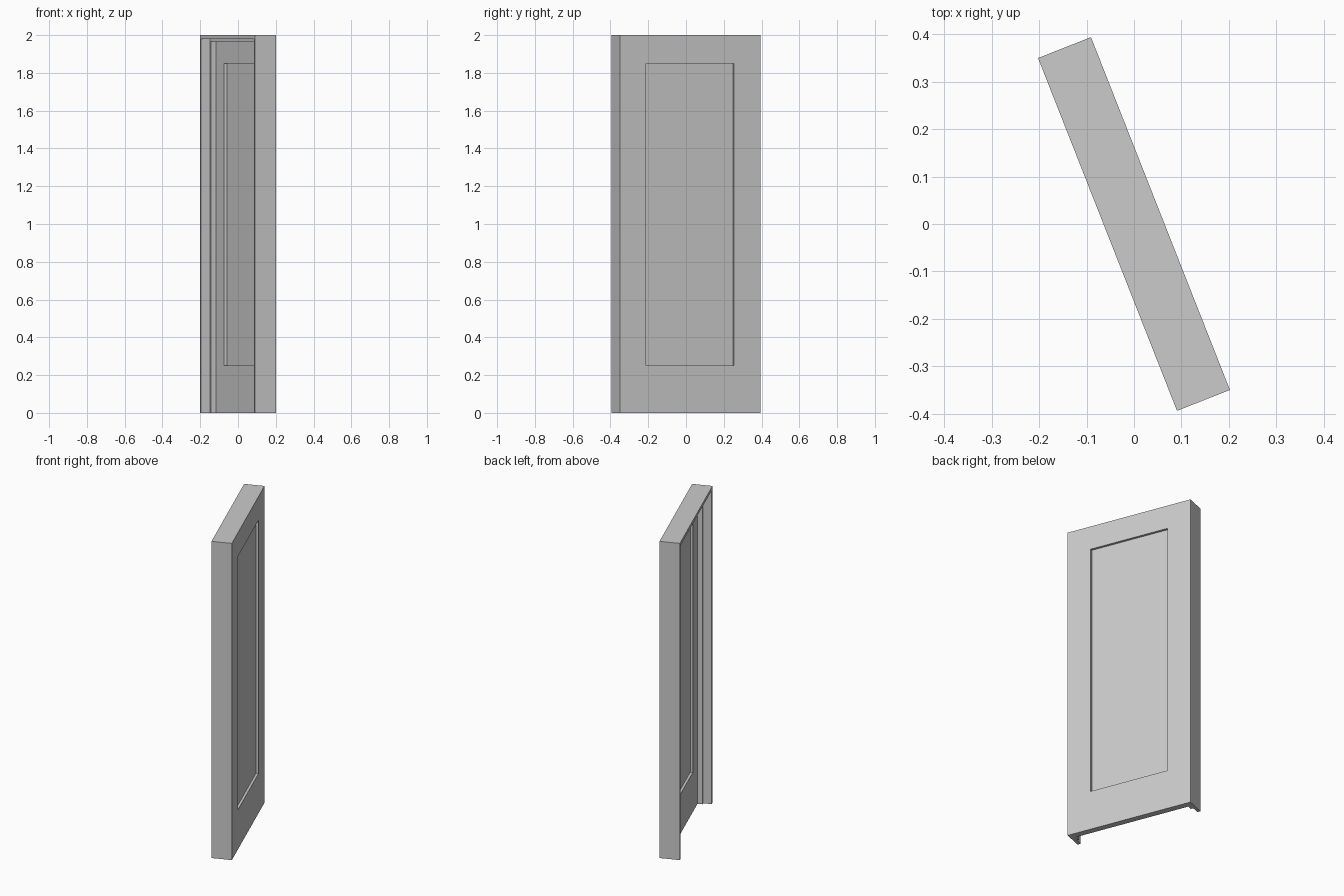
import bpy, bmesh, math

if "Cube" in bpy.data.objects:
    bpy.data.objects.remove(bpy.data.objects["Cube"])

W, H, T = 0.80, 2.0, 0.12          # overall width, height, thickness
TILT = math.radians(21.5)          # turn about the vertical axis

bm = bmesh.new()


def arch(inset, depth):
    """Four points running up one side, across the head and down the other."""
    s, top = W / 2 - inset, H - inset
    return [bm.verts.new((depth, y, z)) for y, z in ((-s, 0), (-s, top), (s, top), (s, 0))]


def panel(depth):
    """Corners of the recessed panel at the given depth."""
    return [bm.verts.new((depth, y, z)) for y, z in ((-.25, .25), (-.25, 1.85), (.25, 1.85), (.25, .25))]


def bridge(a, b, closed=True):
    for i in range(4 if closed else 3):
        j = (i + 1) % 4
        bm.faces.new((a[i], a[j], b[j], b[i]))


# stepped door frame: outer side, narrow edge, jamb, door stop
profile = [(0, T / 2), (0, -T / 2), (.02, -T / 2), (.02, -.01), (.035, -.01), (.035, .02)]
arches = [arch(*p) for p in profile]
for a, b in zip(arches, arches[1:]):
    bridge(a, b, closed=False)

# underside, following the frame section
bm.faces.new([a[0] for a in arches] + [a[3] for a in reversed(arches)])

# leaf faces with a recessed panel on both sides
for rim, face, floor in ((arches[0], T / 2, .045), (arches[-1], .02, .035)):
    edge, sunk = panel(face), panel(floor)
    bridge(rim, edge)
    bridge(edge, sunk)
    bm.faces.new(sunk)

bmesh.ops.recalc_face_normals(bm, faces=bm.faces)
mesh = bpy.data.meshes.new("framed_door")
bm.to_mesh(mesh)
bm.free()
door = bpy.data.objects.new("framed_door", mesh)
door.rotation_euler.z = TILT
bpy.context.collection.objects.link(door)
